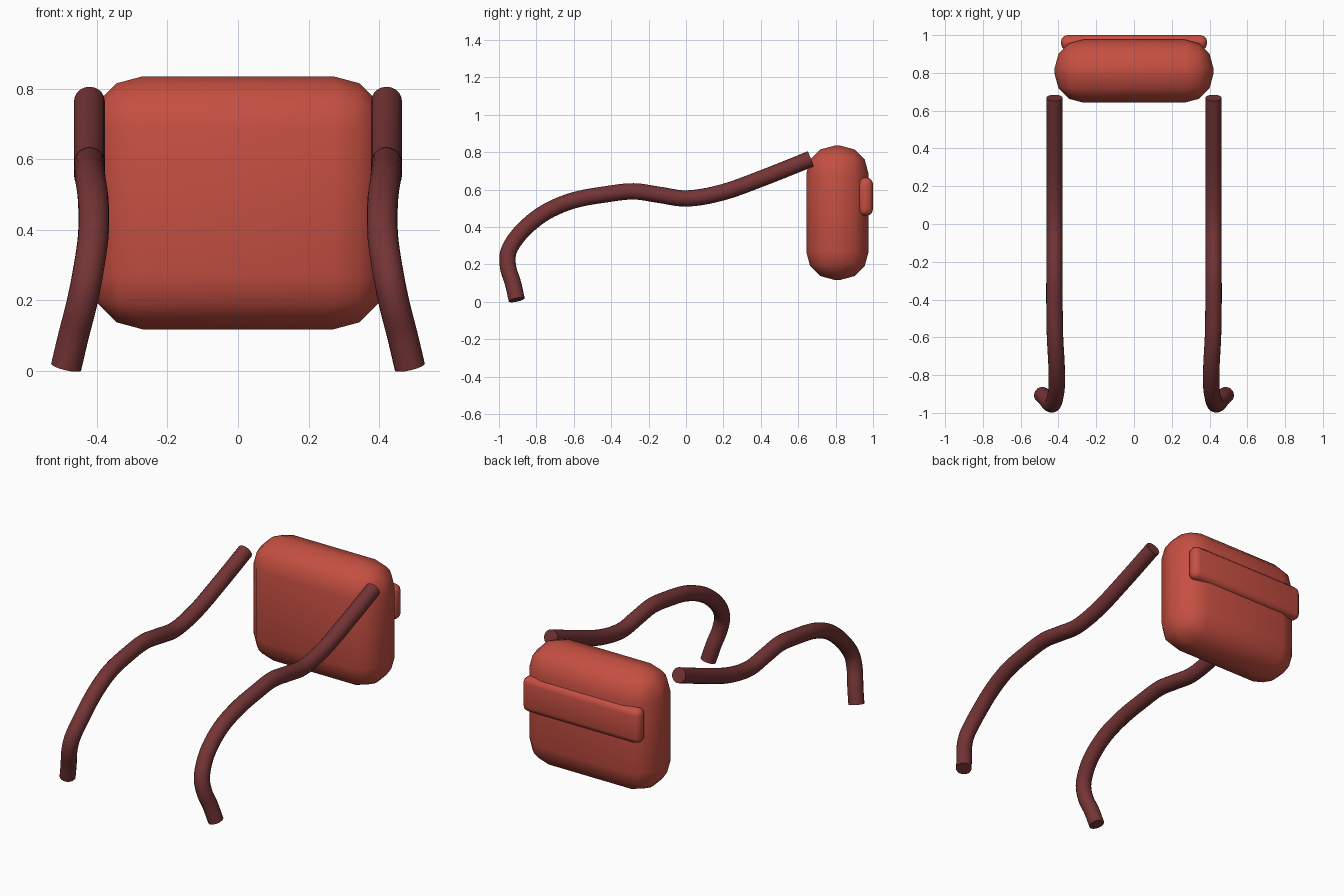
import bpy, bmesh, math
from mathutils import Vector

if "Cube" in bpy.data.objects:
    bpy.data.objects.remove(bpy.data.objects["Cube"])


def material(name, rgb):
    m = bpy.data.materials.new(name)
    m.diffuse_color = (*rgb, 1)
    m.use_nodes = True
    m.node_tree.nodes["Principled BSDF"].inputs["Base Color"].default_value = m.diffuse_color
    return m


RED = material("warm red", (0.56, 0.078, 0.054))
DARK = material("dark red", (0.175, 0.034, 0.036))


def smooth(obj, degrees):
    bpy.ops.object.select_all(action='DESELECT')
    obj.select_set(True)
    bpy.context.view_layer.objects.active = obj
    bpy.ops.object.shade_smooth_by_angle(angle=math.radians(degrees))


def add_mesh(name, bm, mat, degrees):
    bmesh.ops.recalc_face_normals(bm, faces=bm.faces[:])
    me = bpy.data.meshes.new(name)
    bm.to_mesh(me)
    bm.free()
    me.materials.append(mat)
    obj = bpy.data.objects.new(name, me)
    bpy.context.collection.objects.link(obj)
    smooth(obj, degrees)
    return obj


def rounded_box(name, low, high, radius, mat):
    low, high = Vector(low), Vector(high)
    bm = bmesh.new()
    bmesh.ops.create_cube(bm, size=1)
    for v in bm.verts:
        v.co = (low + high) / 2 + v.co * (high - low)
    bmesh.ops.bevel(bm, geom=bm.edges[:], offset=radius, offset_type='OFFSET',
                    segments=3, profile=0.5, affect='EDGES')
    return add_mesh(name, bm, mat, 50)


def spline(points, steps):
    """Catmull-Rom curve through the points."""
    p = [Vector(q) for q in points]
    p = [2 * p[0] - p[1]] + p + [2 * p[-1] - p[-2]]
    out = []
    for a, b, c, d in zip(p, p[1:], p[2:], p[3:]):
        for i in range(steps):
            t = i / steps
            out.append(0.5 * (2 * b + (c - a) * t + (2 * a - 5 * b + 4 * c - d) * t * t
                              + (3 * b - a - 3 * c + d) * t ** 3))
    return out + [p[-2]]


def tube(name, points, radius, sides, mat):
    path = spline(points, 5)
    bm = bmesh.new()
    rings = []
    for i, c in enumerate(path):
        tangent = (path[min(i + 1, len(path) - 1)] - path[max(i - 1, 0)]).normalized()
        side = Vector((1, 0, 0))
        side = (side - tangent * side.dot(tangent)).normalized()
        up = tangent.cross(side)
        rings.append([bm.verts.new(c + radius * (side * math.cos(a) + up * math.sin(a)))
                      for a in (2 * math.pi * k / sides for k in range(sides))])
    for r, s in zip(rings, rings[1:]):
        for k in range(sides):
            n = (k + 1) % sides
            bm.faces.new((r[k], r[n], s[n], s[k]))
    bm.faces.new(rings[0])
    bm.faces.new(rings[-1])
    return add_mesh(name, bm, mat, 50)


# Padded box and the strip on its back
rounded_box("padded_box", (-0.42, 0.643, 0.118), (0.42, 0.976, 0.835), 0.15, RED)
rounded_box("back_strip", (-0.387, 0.92, 0.46), (0.387, 1.0, 0.665), 0.036, RED)

# Curved arms, from the box end down to the hooked foot
ARM = [(0.421, 0.668, 0.765), (0.421, 0.42, 0.666), (0.421, 0.2, 0.587),
       (0.421, 0.01, 0.553), (0.421, -0.14, 0.572), (0.421, -0.28, 0.591),
       (0.421, -0.43, 0.575), (0.418, -0.6, 0.543), (0.41, -0.75, 0.48),
       (0.41, -0.87, 0.385), (0.425, -0.945, 0.28), (0.443, -0.952, 0.19),
       (0.466, -0.925, 0.1), (0.487, -0.905, 0.011)]
for label, s in (("left", -1), ("right", 1)):
    tube(label + "_arm", [(s * x, y, z) for x, y, z in ARM], 0.0435, 20, DARK)
